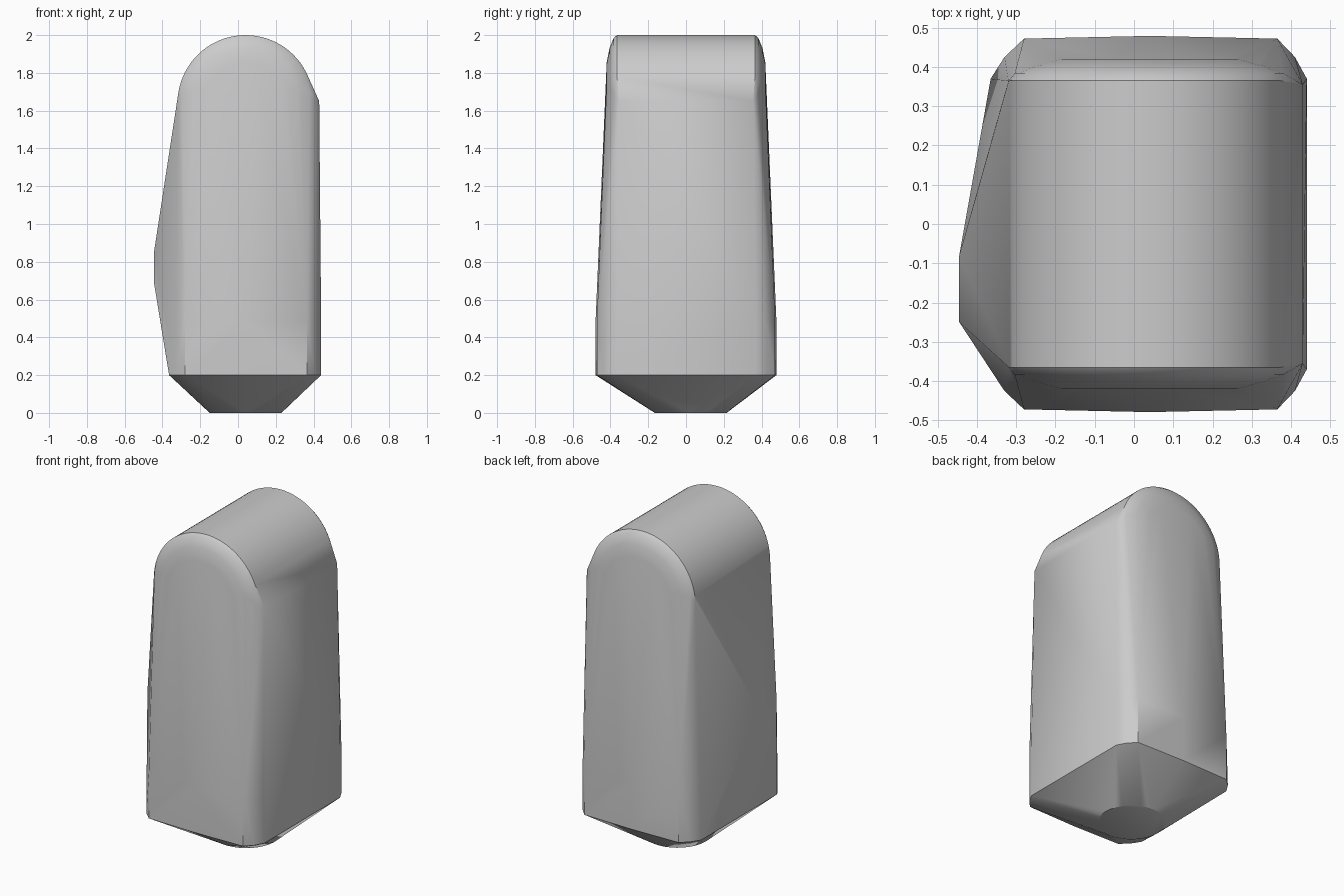
import bpy, bmesh
from math import sin, cos, pi, radians

cube = bpy.data.objects.get("Cube")
if cube:
    bpy.data.objects.remove(cube, do_unlink=True)

CX = 0.04            # middle of the body, left of which the bulge sticks out


def ring(radius, n, place, sweep=2 * pi):
    """Points of an arc, each mapped to space by place(u, v)."""
    return [place(radius * cos(sweep * i / n), radius * sin(sweep * i / n))
            for i in range(n + 1)]


points = []

# Small round foot
points += ring(0.19, 32, lambda u, v: (CX + u, 0.025 + v, 0))

for side in (-1, 1):
    # Rounded arch at the top, stepping in towards the end face
    for y, radius, z in ((0.365, 0.36, 1.64), (0.383, 0.345, 1.64),
                         (0.405, 0.29, 1.64), (0.42, 0.235, 1.62)):
        points += ring(radius, 40, lambda u, v: (CX + u, side * y, z + v), pi)
    # Bevelled lower corners and slightly bowed end faces
    for z in (0.2, 0.48):
        points += [(CX, side * 0.479, z), (0.365, side * 0.472, z),
                   (-0.28, side * 0.472, z), (0.41, side * 0.425, z)]
    points += [(0.44, side * 0.37, 0.2), (0.44, side * 0.37, 0.5),
               (0.43, side * 0.355, 1.65),
               (-0.365, side * 0.37, 0.2), (-0.33, side * 0.425, 0.2)]

# Bulge on the right side
points += [(-0.445, y, z) for y in (-0.25, -0.08) for z in (0.69, 0.85)]

# Wrap a tight skin around all the outlines
bm = bmesh.new()
for p in points:
    bm.verts.new(p)
bmesh.ops.remove_doubles(bm, verts=bm.verts[:], dist=0.0005)
hull = bmesh.ops.convex_hull(bm, input=bm.verts[:])
spare = {g for g in hull["geom_interior"] + hull["geom_unused"]
         if isinstance(g, bmesh.types.BMVert)}
bmesh.ops.delete(bm, geom=list(spare), context='VERTS')
bmesh.ops.dissolve_limit(bm, angle_limit=radians(0.5),
                         verts=bm.verts[:], edges=bm.edges[:])
bmesh.ops.recalc_face_normals(bm, faces=bm.faces[:])

mesh = bpy.data.meshes.new("body")
bm.to_mesh(mesh)
bm.free()
body = bpy.data.objects.new("body", mesh)
bpy.context.collection.objects.link(body)

# Plain grey
grey = bpy.data.materials.new("grey")
grey.use_nodes = True
colour = (0.6, 0.6, 0.6, 1)
grey.diffuse_color = colour
grey.node_tree.nodes["Principled BSDF"].inputs["Base Color"].default_value = colour
mesh.materials.append(grey)

# Smooth shading with crisp edges
bpy.ops.object.select_all(action='DESELECT')
body.select_set(True)
bpy.context.view_layer.objects.active = body
bpy.ops.object.shade_smooth_by_angle(angle=radians(30))
